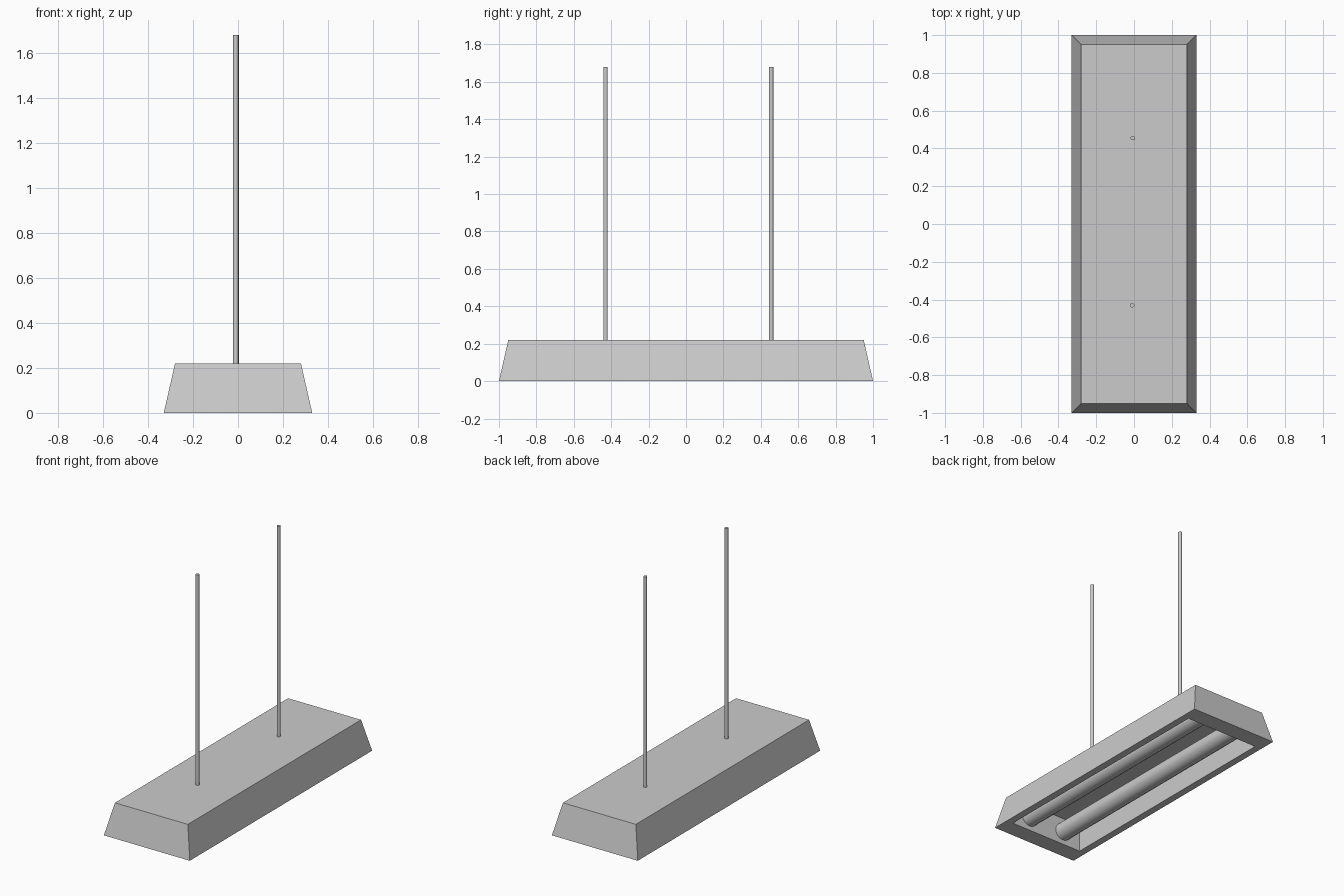
import bpy, bmesh, math

if "Cube" in bpy.data.objects:
    bpy.data.objects.remove(bpy.data.objects["Cube"])


def finish(name, bm):
    bmesh.ops.recalc_face_normals(bm, faces=bm.faces)
    mesh = bpy.data.meshes.new(name)
    bm.to_mesh(mesh)
    bm.free()
    obj = bpy.data.objects.new(name, mesh)
    bpy.context.collection.objects.link(obj)
    return obj


def rod(name, radius, length, sides, location, rotation=(0, 0, 0)):
    bpy.ops.mesh.primitive_cylinder_add(vertices=sides, radius=radius, depth=length,
                                        location=location, rotation=rotation)
    obj = bpy.context.object
    obj.name = name
    bpy.ops.object.shade_smooth_by_angle(angle=math.radians(50))
    return obj


# Housing: rectangular loops from the top plate, down the flared sides,
# across the bottom rim and up into the lamp recess
loops = [(0.28, 0.95, 0.22), (0.33, 1.0, 0.0), (0.28, 0.88, 0.0), (0.28, 0.88, 0.19)]
bm = bmesh.new()
rings = [[bm.verts.new((sx * x, sy * y, z))
          for sx, sy in ((-1, -1), (1, -1), (1, 1), (-1, 1))]
         for x, y, z in loops]
for a, b in zip(rings, rings[1:]):
    for i in range(4):
        j = (i + 1) % 4
        bm.faces.new((a[i], a[j], b[j], b[i]))
bm.faces.new(rings[0])
bm.faces.new(rings[-1])
finish("housing", bm)

# Two lamp tubes spanning the recess
for side, x in (("left", -0.14), ("right", 0.14)):
    rod("lamp_tube_" + side, 0.06, 1.76, 16, (x, 0, 0.09), (math.pi / 2, 0, 0))

# Two thin hanging rods
for side, x, y in (("front", -0.01, -0.43), ("back", -0.006, 0.455)):
    rod("hanging_rod_" + side, 0.0125, 1.46, 8, (x, y, 0.95), (0, 0, math.pi / 8))
